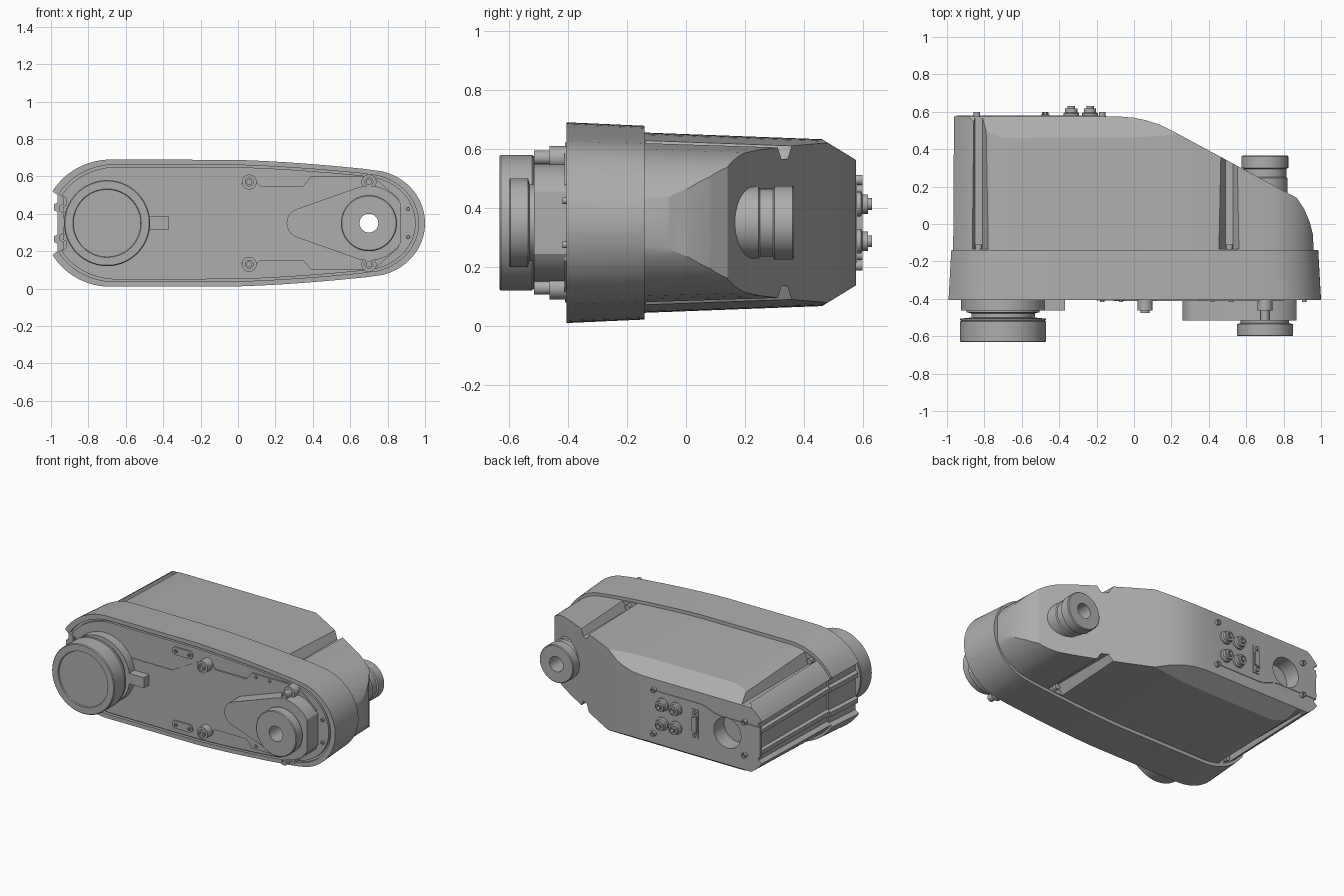
import bpy, bmesh, math
from mathutils import Vector

cube = bpy.data.objects.get("Cube")
if cube:
    bpy.data.objects.remove(cube, do_unlink=True)

gray = bpy.data.materials.new("machine gray")
gray.use_nodes = True
gray.diffuse_color = (0.42, 0.42, 0.42, 1)
gray.node_tree.nodes["Principled BSDF"].inputs["Base Color"].default_value = (0.42, 0.42, 0.42, 1)
MID = 0.35  # height of the symmetry plane


def finish(name, bm):
    bmesh.ops.remove_doubles(bm, verts=bm.verts, dist=1e-5)
    bmesh.ops.recalc_face_normals(bm, faces=bm.faces)
    me = bpy.data.meshes.new(name)
    bm.to_mesh(me)
    bm.free()
    me.materials.append(gray)
    ob = bpy.data.objects.new(name, me)
    bpy.context.collection.objects.link(ob)
    return ob


def loft(name, ring_a, ring_b):
    bm = bmesh.new()
    a = [bm.verts.new(p) for p in ring_a]
    b = [bm.verts.new(p) for p in ring_b]
    n = len(a)
    bm.faces.new(a)
    bm.faces.new(b)
    for i in range(n):
        bm.faces.new((a[i], a[(i + 1) % n], b[(i + 1) % n], b[i]))
    return finish(name, bm)


def prism(name, pts, axis, lo, hi):
    place = {"x": lambda u, v, t: (t, u, v), "y": lambda u, v, t: (u, t, v), "z": lambda u, v, t: (u, v, t)}[axis]
    return loft(name, [place(u, v, lo) for u, v in pts], [place(u, v, hi) for u, v in pts])


def lathe(name, x, z, profile, n=64):
    """Spin (radius, y) points about an axis along y."""
    bm = bmesh.new()
    verts = [bm.verts.new((x + r, y, z)) for r, y in profile]
    edges = [bm.edges.new(pair) for pair in zip(verts, verts[1:])]
    bmesh.ops.spin(bm, geom=verts + edges, cent=(x, 0, z), axis=(0, 1, 0),
                   angle=math.tau, steps=n, use_duplicate=False)
    return finish(name, bm)


def disc(name, x, z, r, lo, hi, n=32):
    return lathe(name, x, z, [(0, lo), (r, lo), (r, hi), (0, hi)], n)


def cut(ob, tool, op="DIFFERENCE"):
    mod = ob.modifiers.new("cut", "BOOLEAN")
    mod.operation, mod.object, mod.solver = op, tool, "EXACT"
    bpy.context.view_layer.objects.active = ob
    bpy.ops.object.modifier_apply(modifier=mod.name)
    bpy.data.objects.remove(tool, do_unlink=True)


def mirrored(half):
    """Close a left-to-right upper half outline below the symmetry plane."""
    low = [(x, -h) for x, h in reversed(half) if h > 1e-6]
    return [(x, MID + h) for x, h in half + low]


def arc(cx, cz, rx, rz, start, end, n):
    return [(cx + rx * math.cos(math.radians(start + (end - start) * i / n)),
             cz + rz * math.sin(math.radians(start + (end - start) * i / n))) for i in range(n + 1)]


# Housing outline: notched left end, big left curve, sagging top, round right end
half = [(-0.965, 0), (-0.965, 0.06), (-0.985, 0.07), (-0.985, 0.1), (-0.965, 0.11), (-0.965, 0.15)]
half += arc(-0.68, 0, 0.36, 0.34, 150, 90, 14)
half += [(-0.1 + 0.87 * t / 10, 0.34 - 0.06 * (t / 10) ** 1.6) for t in range(1, 10)]
half += arc(0.7, 0, 0.3, 0.285, 76, 0, 18)
outline = mirrored(half)


def ring(y, sx, sz):
    return [(x * sx, y, MID + (z - MID) * sz) for x, z in outline]


# Front housing with a recessed rim and its cover
front = loft("front_housing", ring(-0.405, 1, 1), ring(-0.14, 0.985, 0.965))
cut(front, loft("tool", ring(-0.5, 0.965, 0.92), ring(-0.385, 0.965, 0.92)))
cover = loft("front_cover", ring(-0.402, 0.95, 0.885), ring(-0.38, 0.95, 0.885))

# Rear housing, trimmed by its plan profile and chamfered at the back
rear = loft("rear_housing", ring(-0.16, 0.975, 0.9), ring(0.65, 0.97, 0.81))
plan = [(-1.2, -0.3), (-1.2, 0.575), (-0.08, 0.575), (0, 0.568), (0.07, 0.553), (0.14, 0.53), (0.22, 0.49),
        (0.87, 0.14), (0.91, 0.08), (0.94, 0.01), (0.957, -0.06), (0.96, -0.14), (0.96, -0.3)]
cut(rear, prism("tool", plan, "z", -1, 2), "INTERSECT")
side = [(-0.3, -1), (-0.3, 2), (0.08, 0.861), (0.47, 0.627), (0.575, 0.563), (0.575, 0.137), (0.47, 0.073), (0.08, -0.161)]
cut(rear, prism("tool", side, "x", -2, 2), "INTERSECT")

# Cross grooves above and below, each with a screw at its end
for x, w in ((0.51, 0.06), (-0.83, 0.05)):
    for s in (1, -1):
        v = [(x - w * 1.6, MID + s * 0.38), (x - w, MID + s * 0.285), (x - 0.02, MID + s * 0.215),
             (x + 0.02, MID + s * 0.215), (x + w, MID + s * 0.285), (x + w * 1.6, MID + s * 0.38)]
        cut(rear, prism("tool", v, "y", -0.135, 0.8))
        disc("groove_screw", x, MID + s * 0.245, 0.018, -0.15, -0.11, 16)
cut(rear, disc("tool", -0.71, MID, 0.1, 0.47, 0.7, 48))

# Raised plates on the front cover
web = [(-0.53, 0.11), (-0.2, 0.11), (-0.02, 0.21), (0.02, 0.21)]
prism("link_plate", mirrored(web), "y", -0.406, -0.39)
panel = [(-0.11, 0), (-0.11, 0.09), (0.03, 0.225), (0.09, 0.225), (0.12, 0.2), (0.35, 0.2), (0.39, 0.25),
         (0.7, 0.25), (0.74, 0.235), (0.86, 0.13), (0.87, 0)]
plate = prism("arm_plate", mirrored(panel), "y", -0.412, -0.39)
drop = arc(0.34, 0, 0.08, 0.08, 180, 110, 7) + arc(0.7, 0, 0.2, 0.2, 112, 32, 14) + [(0.87, 0.1), (0.87, 0)]
teardrop = prism("teardrop_plate", mirrored(drop), "y", -0.515, -0.4)

# Drive hub, rear post and the bore through everything
lathe("drive_hub", 0.7, MID, [(0.05, -0.6), (0.145, -0.6), (0.15, -0.595), (0.15, -0.535), (0.13, -0.53),
                              (0.13, -0.5), (0.05, -0.5), (0.05, -0.6)])
lathe("rear_post", 0.7, MID, [(0.05, 0.365), (0.12, 0.365), (0.125, 0.36), (0.125, 0.3), (0.115, 0.295),
                              (0.115, 0.25), (0.122, 0.245), (0.122, 0.05), (0.05, 0.05), (0.05, 0.365)])
for ob in (front, cover, rear, plate, teardrop):
    cut(ob, disc("tool", 0.7, MID, 0.05, -1, 1, 64))

# Large output drum and its key
lathe("output_drum", -0.7, MID, [(0, -0.625), (0.18, -0.625), (0.183, -0.632), (0.225, -0.632), (0.23, -0.627),
                                 (0.23, -0.522), (0.225, -0.517), (0.23, -0.512), (0.23, -0.506), (0.17, -0.5),
                                 (0.17, -0.478), (0.195, -0.472), (0.195, -0.39), (0, -0.39)], 72)
lathe("drum_collar", -0.7, MID, [(0.15, -0.462), (0.225, -0.462), (0.225, -0.39), (0.15, -0.39), (0.15, -0.462)])
prism("drum_key", [(-0.5, 0.315), (-0.37, 0.315), (-0.37, 0.385), (-0.5, 0.385)], "y", -0.462, -0.39)


def socket_screw(name, x, z, r, base, tip):
    d = math.copysign(0.015, base - tip)
    lathe(name, x, z, [(0, base), (r, base), (r, tip), (r * 0.55, tip), (r * 0.55, tip + d), (0, tip + d)], 20)


# Front fasteners and slot plates, mirrored above and below
for s in (1, -1):
    for x, h in ((0.06, 0.22), (0.7, 0.22)):
        disc("boss", x, MID + s * h, 0.04, -0.462, -0.4)
        socket_screw("boss_screw", x, MID + s * h, 0.024, -0.45, -0.475 if x < 0.5 else -0.515)
    z = MID + s * 0.245
    slot = arc(-0.075, z, 0.026, 0.026, -90, 90, 10) + arc(-0.175, z, 0.026, 0.026, 90, 270, 10)
    prism("slot_plate", slot, "y", -0.41, -0.39)
    for x, h in ((-0.17, 0.245), (-0.07, 0.245), (0.42, 0.23), (0.52, 0.23), (0.91, 0.075)):
        socket_screw("small_screw", x, MID + s * h, 0.011, -0.39, -0.418)

# Rear terminal plate, connectors and screws
ease = [(-0.5 - 0.16 * t / 8, 0.12 + 0.02 * math.cos(math.pi * t / 8)) for t in range(9)]
terminal = prism("terminal_plate", mirrored([(-0.95, 0)] + [(-0.95, 0.1)] + ease[::-1] + [(-0.15, 0.14), (-0.15, 0)]),
                 "y", 0.56, 0.579)
cut(terminal, disc("tool", -0.71, MID, 0.1, 0.4, 0.7, 48))
for s in (1, -1):
    for x in (-0.335, -0.235):
        lathe("connector", x, MID + s * 0.063, [(0, 0.56), (0.042, 0.56), (0.042, 0.592), (0.033, 0.597), (0.033, 0.617),
              (0.02, 0.617), (0.02, 0.63), (0.012, 0.63), (0.012, 0.605), (0, 0.605)], 24)
    for x, h in ((-0.17, 0.145), (-0.84, 0.11)):
        socket_screw("rear_screw", x, MID + s * h, 0.017, 0.56, 0.598)
    disc("port_stud", -0.475, MID + s * 0.075, 0.012, 0.56, 0.6, 6)
port = [(-0.493, 0.295), (-0.457, 0.305), (-0.457, 0.395), (-0.493, 0.405)]
prism("data_port", port, "y", 0.56, 0.598)
prism("port_flange", [(-0.498, 0.255), (-0.452, 0.255), (-0.452, 0.445), (-0.498, 0.445)], "y", 0.56, 0.585)

# Smooth curved walls, keep edges sharp
bpy.ops.object.select_all(action="DESELECT")
for ob in bpy.context.scene.objects:
    if ob.type == "MESH":
        ob.select_set(True)
        bpy.context.view_layer.objects.active = ob
bpy.ops.object.shade_smooth_by_angle(angle=math.radians(25))
